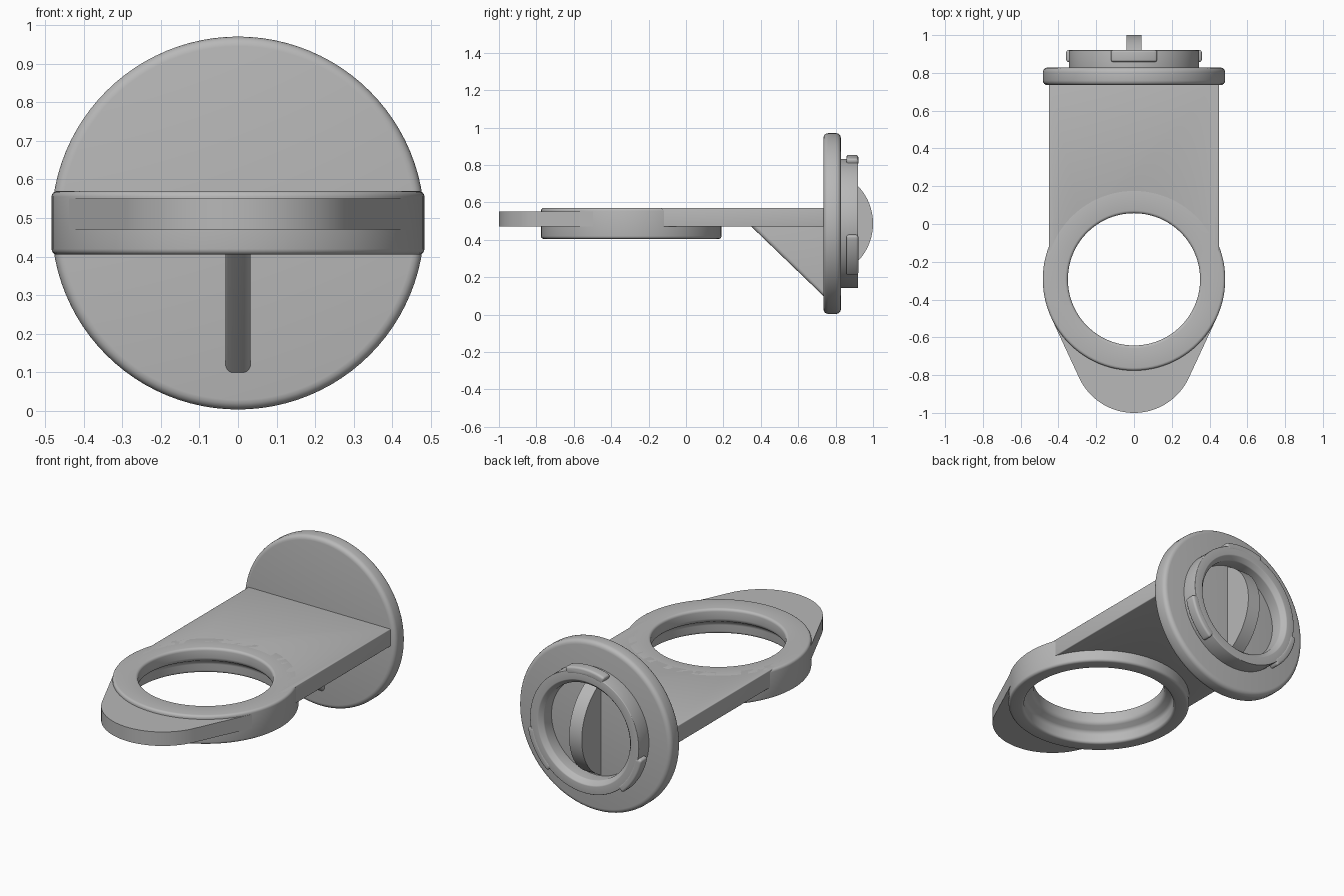
import bpy
import bmesh
from math import cos, sin, pi, radians
from mathutils import Matrix

cube = bpy.data.objects.get("Cube")
if cube:
    bpy.data.objects.remove(cube, do_unlink=True)

grey = bpy.data.materials.new("plain_grey")
grey.use_nodes = True
COLOUR = (0.48, 0.48, 0.48, 1)
grey.diffuse_color = COLOUR
grey.node_tree.nodes["Principled BSDF"].inputs["Base Color"].default_value = COLOUR

AXIS_Z = 0.487   # height of the disc axis
HEAD_Y = -0.293  # centre of the holder ring

# Frames: local z becomes world +y (back parts), or world x (upright webs)
BACK = Matrix.Translation((0, 0, AXIS_Z)) @ Matrix.Rotation(-pi / 2, 4, 'X')
UPRIGHT = Matrix(((0, 0, 1, 0), (1, 0, 0, 0), (0, 1, 0, 0), (0, 0, 0, 1)))
FLAT = Matrix.Identity(4)


def arc(radius, start, end, steps, cx=0, cy=0):
    angles = [radians(start + (end - start) * i / steps) for i in range(steps + 1)]
    return [(cx + radius * cos(a), cy + radius * sin(a)) for a in angles]


def finish(name, bm, bevel, frame):
    bmesh.ops.recalc_face_normals(bm, faces=bm.faces)
    if bevel:
        sharp = [e for e in bm.edges if e.calc_face_angle(0) > radians(30)]
        bmesh.ops.bevel(bm, geom=sharp, offset=bevel, segments=4,
                        profile=0.5, affect='EDGES', clamp_overlap=True)
    bm.transform(frame)
    bmesh.ops.recalc_face_normals(bm, faces=bm.faces)
    mesh = bpy.data.meshes.new(name)
    bm.to_mesh(mesh)
    bm.free()
    mesh.materials.append(grey)
    obj = bpy.data.objects.new(name, mesh)
    bpy.context.collection.objects.link(obj)
    bpy.ops.object.select_all(action='DESELECT')
    obj.select_set(True)
    bpy.context.view_layer.objects.active = obj
    bpy.ops.object.shade_smooth_by_angle(angle=radians(35))
    return obj


def prism(name, outline, low, high, bevel=0, frame=FLAT):
    bm = bmesh.new()
    face = bm.faces.new([bm.verts.new((x, y, low)) for x, y in outline])
    top = bmesh.ops.extrude_face_region(bm, geom=[face])["geom"]
    verts = [v for v in top if isinstance(v, bmesh.types.BMVert)]
    bmesh.ops.translate(bm, verts=verts, vec=(0, 0, high - low))
    return finish(name, bm, bevel, frame)


def lathe(name, profile, bevel, frame):
    bm = bmesh.new()
    verts = [bm.verts.new((r, 0, z)) for r, z in profile]
    edges = [bm.edges.new((verts[i - 1], verts[i])) for i in range(len(verts))]
    bmesh.ops.spin(bm, geom=verts + edges, cent=(0, 0, 0), axis=(0, 0, 1),
                   angle=2 * pi, steps=96, use_merge=True)
    bmesh.ops.remove_doubles(bm, verts=bm.verts, dist=0.0001)
    return finish(name, bm, bevel, frame)


# Holder ring with a wider lower bore
lathe("holder_ring",
      [(0.35, 0.57), (0.483, 0.57), (0.483, 0.405), (0.40, 0.405),
       (0.40, 0.47), (0.35, 0.50)], 0.015, Matrix.Translation((0, HEAD_Y, 0)))

# Arm plate, hollowed around the ring
prism("arm_plate",
      [(-0.45, -0.2), (-0.45, 0.765), (0.45, 0.765), (0.45, -0.2)]
      + arc(0.42, 0, 180, 48, 0, HEAD_Y), 0.47, 0.57, 0.012)

# Front tongue, tangent to the ring
prism("front_tongue",
      arc(0.483, -25, -25, 1, 0, HEAD_Y)[:1]
      + arc(0.32, -25, -155, 48, 0, -0.68)
      + arc(0.483, -155, -155, 1, 0, HEAD_Y)[:1]
      + arc(0.42, -155, -25, 48, 0, HEAD_Y), 0.47, 0.55)

# Triangular web under the arm
prism("support_web", [(0.319, 0.5), (0.35, 0.47), (0.77, 0.066), (0.77, 0.5)],
      -0.033, 0.033, 0.022, UPRIGHT)

# End disc
prism("end_disc", arc(0.483, 0, 360, 96)[:-1], 0.735, 0.828, 0.025, BACK)

# Raised collar with a chamfered bore
lathe("collar", [(0.345, 0.81), (0.345, 0.92), (0.295, 0.92), (0.272, 0.895),
                 (0.272, 0.81)], 0.004, BACK)

# Three locking tabs around the collar
for number, angle in enumerate((-90, 30, 150)):
    prism(f"locking_tab_{number + 1}",
          arc(0.367, angle - 20, angle + 20, 12) + arc(0.325, angle + 20, angle - 20, 12),
          0.858, 0.921, 0.012, BACK)

# Curved grip fin inside the collar
prism("grip_fin", arc(0.29, -68, 68, 40, 0.71, AXIS_Z), -0.04, 0.04, 0, UPRIGHT)
